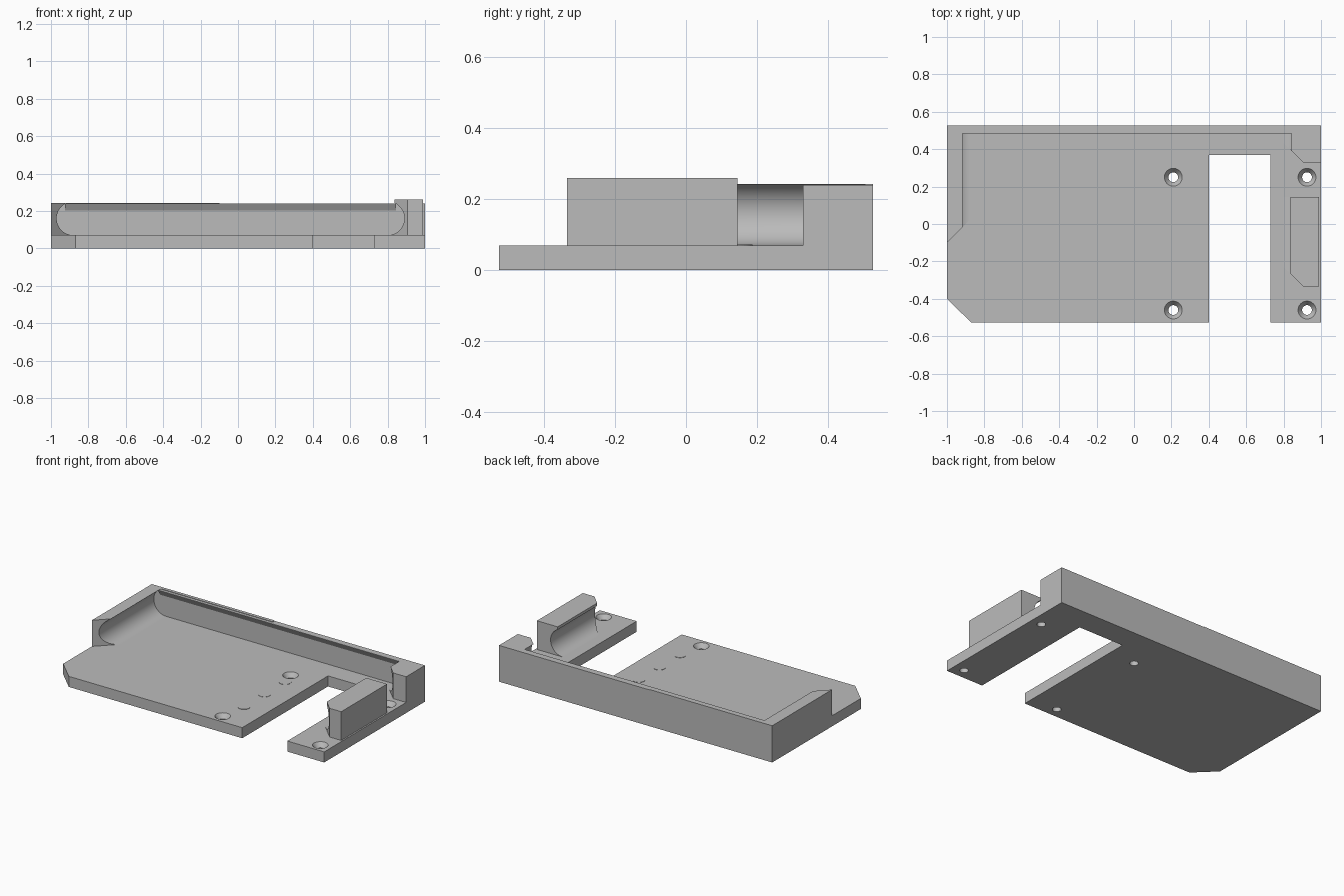
import bpy, bmesh
from math import sin, cos, radians
from mathutils import Vector

if "Cube" in bpy.data.objects:
    bpy.data.objects.remove(bpy.data.objects["Cube"])

grey = bpy.data.materials.new("plain grey")
grey.use_nodes = True
grey.diffuse_color = (0.5, 0.5, 0.5, 1)
grey.node_tree.nodes["Principled BSDF"].inputs["Base Color"].default_value = (0.5, 0.5, 0.5, 1)


def prism(name, outline, start, end, axis="z"):
    """Extrude a 2D outline along z, or along y (outline in x, z) or x (outline in y, z)."""
    place = {"z": lambda a, b, t: (a, b, t),
             "y": lambda a, b, t: (a, t, b),
             "x": lambda a, b, t: (t, a, b)}[axis]
    bm = bmesh.new()
    base = bm.faces.new([bm.verts.new(place(a, b, start)) for a, b in outline])
    made = bmesh.ops.extrude_face_region(bm, geom=[base])["geom"]
    shift = Vector(place(0, 0, end - start))
    bmesh.ops.translate(bm, vec=shift, verts=[v for v in made if isinstance(v, bmesh.types.BMVert)])
    bmesh.ops.recalc_face_normals(bm, faces=bm.faces)
    return finish(name, bm)


def cone(name, x, y, z, height, r_low, r_high):
    """Vertical cylinder or cone standing on z."""
    bm = bmesh.new()
    bmesh.ops.create_cone(bm, cap_ends=True, segments=32, radius1=r_low, radius2=r_high, depth=height)
    bmesh.ops.translate(bm, vec=(x, y, z + height / 2), verts=bm.verts)
    return finish(name, bm)


def finish(name, bm):
    mesh = bpy.data.meshes.new(name)
    bm.to_mesh(mesh)
    bm.free()
    mesh.materials.append(grey)
    obj = bpy.data.objects.new(name, mesh)
    bpy.context.collection.objects.link(obj)
    return obj


def cut(obj, cutter):
    """Subtract the cutter and apply."""
    mod = obj.modifiers.new("cut", "BOOLEAN")
    mod.operation, mod.solver, mod.object = "DIFFERENCE", "EXACT", cutter
    bpy.context.view_layer.objects.active = obj
    bpy.ops.object.modifier_apply(modifier=mod.name)


def smooth(obj):
    bpy.ops.object.select_all(action="DESELECT")
    obj.select_set(True)
    bpy.context.view_layer.objects.active = obj
    bpy.ops.object.shade_smooth_by_angle(angle=radians(30))


FLOOR = 0.07
BACK = 0.527
SUNK = 0.05

# Base plate with a clipped corner and an open slot
plate = prism("base_plate", [(-1, -0.4), (-0.87, -BACK), (0.4, -BACK), (0.4, 0.37), (0.73, 0.37),
                             (0.73, -BACK), (1, -BACK), (1, BACK), (-1, BACK)], 0, FLOOR)

# Countersunk screw holes
for x in (0.21, 0.925):
    for y in (-0.46, 0.25):
        for tool in (cone("bore", x, y, -0.1, 0.3, 0.026, 0.026),
                     cone("countersink", x, y, FLOOR - 0.03, 0.04, 0.026, 0.055)):
            cut(plate, tool)
            bpy.data.objects.remove(tool)
smooth(plate)

# Raised walls and the free-standing post
walls = [
    prism("right_wall", [(-1, -0.1), (-0.85, 0.05), (-0.85, 0.48), (-0.1, 0.48), (-0.1, BACK), (-1, BACK)],
          SUNK, 0.243),
    prism("back_wall", [(-0.1, 0.48), (0.755, 0.48), (0.905, 0.33), (1, 0.33), (1, BACK), (-0.1, BACK)],
          SUNK, 0.24),
    prism("left_post", [(0.79, 0.145), (0.99, 0.145), (0.99, -0.335), (0.905, -0.335), (0.79, -0.22)],
          SUNK, 0.26),
]

# Round-sided pocket that hollows the inner faces of the walls
R, MID = 0.09, 0.16
arc = [radians(-90 + 155 * i / 20) for i in range(21)]
profile = [(0.8 + R * cos(a), MID + R * sin(a)) for a in arc] + [(0.838, 0.4), (-0.918, 0.4)]
profile += [(-0.88 - R * cos(a), MID + R * sin(a)) for a in reversed(arc)]
pocket = prism("pocket_cutter", profile, -0.8, 0.505, "y")
for wall in walls:
    cut(wall, pocket)
    smooth(wall)
bpy.data.objects.remove(pocket)

# Sloping lip along the top of the back wall
prism("back_lip", [(0.506, 0.2), (0.485, 0.238), (0.485, 0.24), (0.506, 0.24)], -0.925, 0.845, "x")

# Row of flat discs on the floor
for i in range(3):
    cone("floor_disc", 0.24, -0.28 + 0.215 * i, FLOOR - 0.002, 0.004, 0.037, 0.037)
